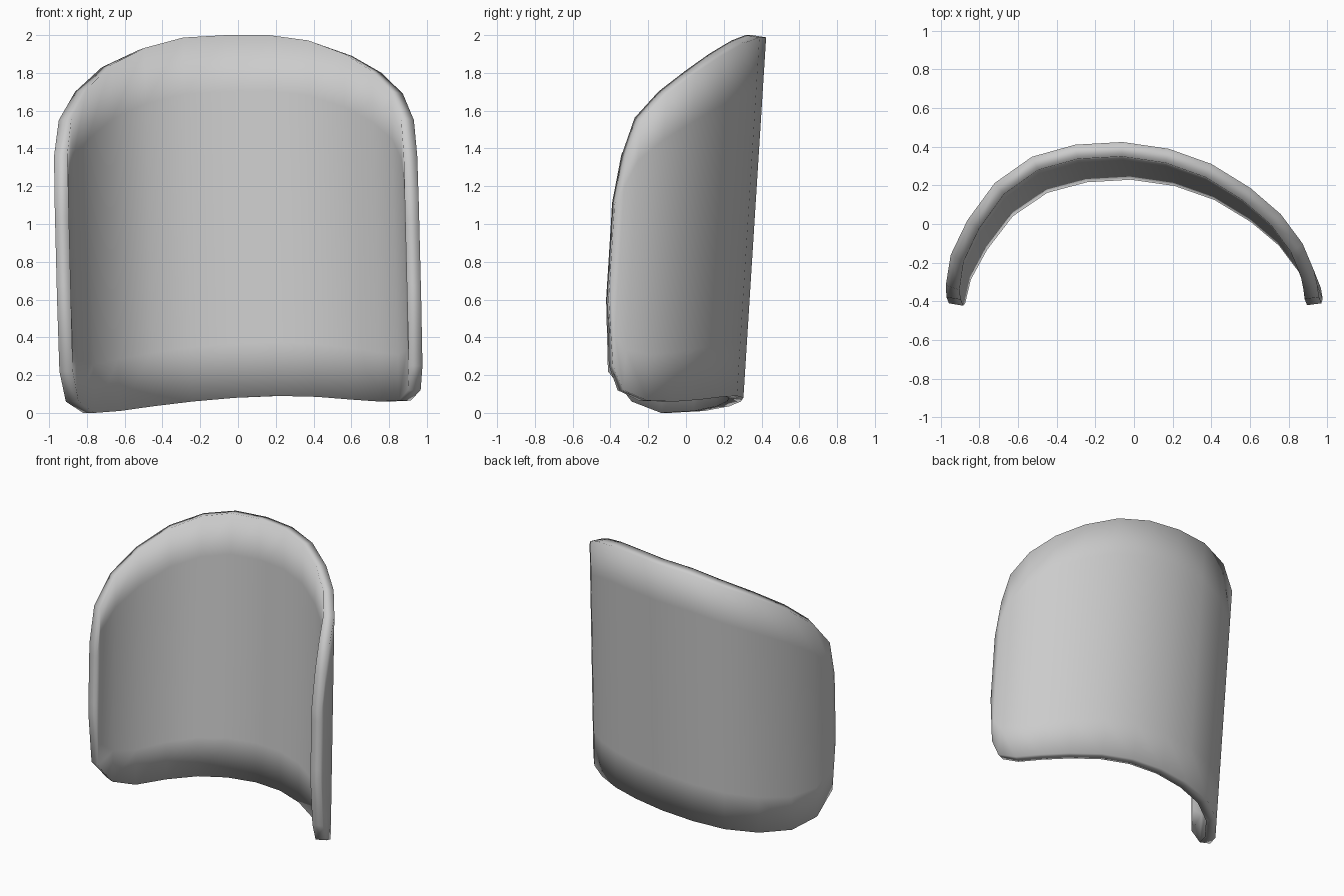
import bpy, bmesh
from mathutils import Vector

if "Cube" in bpy.data.objects:
    bpy.data.objects.remove(bpy.data.objects["Cube"])

THICK = 0.075
LEAN = 0.063      # backward lean per unit of height
ROLL = -0.025     # slight sideways lean
ROWS = [0, 0.15, 0.5, 0.85, 1]

# columns along the curved back: x, y at mid height, bottom z, top z
COLS = [
    (-.968, -.385, .60, 1.10), (-.965, -.34, .22, 1.36), (-.935, -.195, .06, 1.55),
    (-.845, -.025, .00, 1.70), (-.70, .16, .01, 1.83), (-.505, .29, .035, 1.92),
    (-.28, .349, .06, 1.975), (-.035, .362, .08, 1.988), (.205, .327, .09, 1.988),
    (.425, .25, .085, 1.96), (.625, .13, .07, 1.89), (.78, 0, .06, 1.80),
    (.89, -.145, .065, 1.69), (.945, -.275, .12, 1.55), (.958, -.34, .25, 1.36),
    (.96, -.385, .60, 1.10),
]
n, m = len(COLS), len(ROWS)
bm = bmesh.new()


def column(i, depth):
    """One vertical row of vertices, offset towards the hollow side by depth."""
    x, y, zb, zt = COLS[i]
    a, b = COLS[max(i - 2, 0)], COLS[min(i + 2, n - 1)]
    off = Vector((b[1] - a[1], a[0] - b[0])).normalized() * depth
    verts = []
    for f in ROWS:
        z = zb + (zt - zb) * f
        lift = 0.012 if depth and f == 1 else 0
        verts.append(bm.verts.new((x + off.x + ROLL * (z - 1),
                                   y + off.y + LEAN * (z - 1), z + lift)))
    return verts


outer = [column(i, 0) for i in range(n)]
inner = [column(i, THICK) for i in range(n)]

# back and front skins
for grid in (outer, inner):
    for i in range(n - 1):
        for j in range(m - 1):
            bm.faces.new((grid[i][j], grid[i + 1][j], grid[i + 1][j + 1], grid[i][j + 1]))

# rim joining the two skins
loop = ([(i, 0) for i in range(n)] + [(n - 1, j) for j in range(1, m)]
        + [(i, m - 1) for i in range(n - 2, -1, -1)] + [(0, j) for j in range(m - 2, 0, -1)])
for (a, b), (c, d) in zip(loop, loop[1:] + loop[:1]):
    bm.faces.new((outer[a][b], outer[c][d], inner[c][d], inner[a][b]))

bmesh.ops.recalc_face_normals(bm, faces=bm.faces)
for f in bm.faces:
    f.smooth = True

mesh = bpy.data.meshes.new("curved_backrest")
bm.to_mesh(mesh)
bm.free()
shell = bpy.data.objects.new("curved_backrest", mesh)
bpy.context.collection.objects.link(shell)
